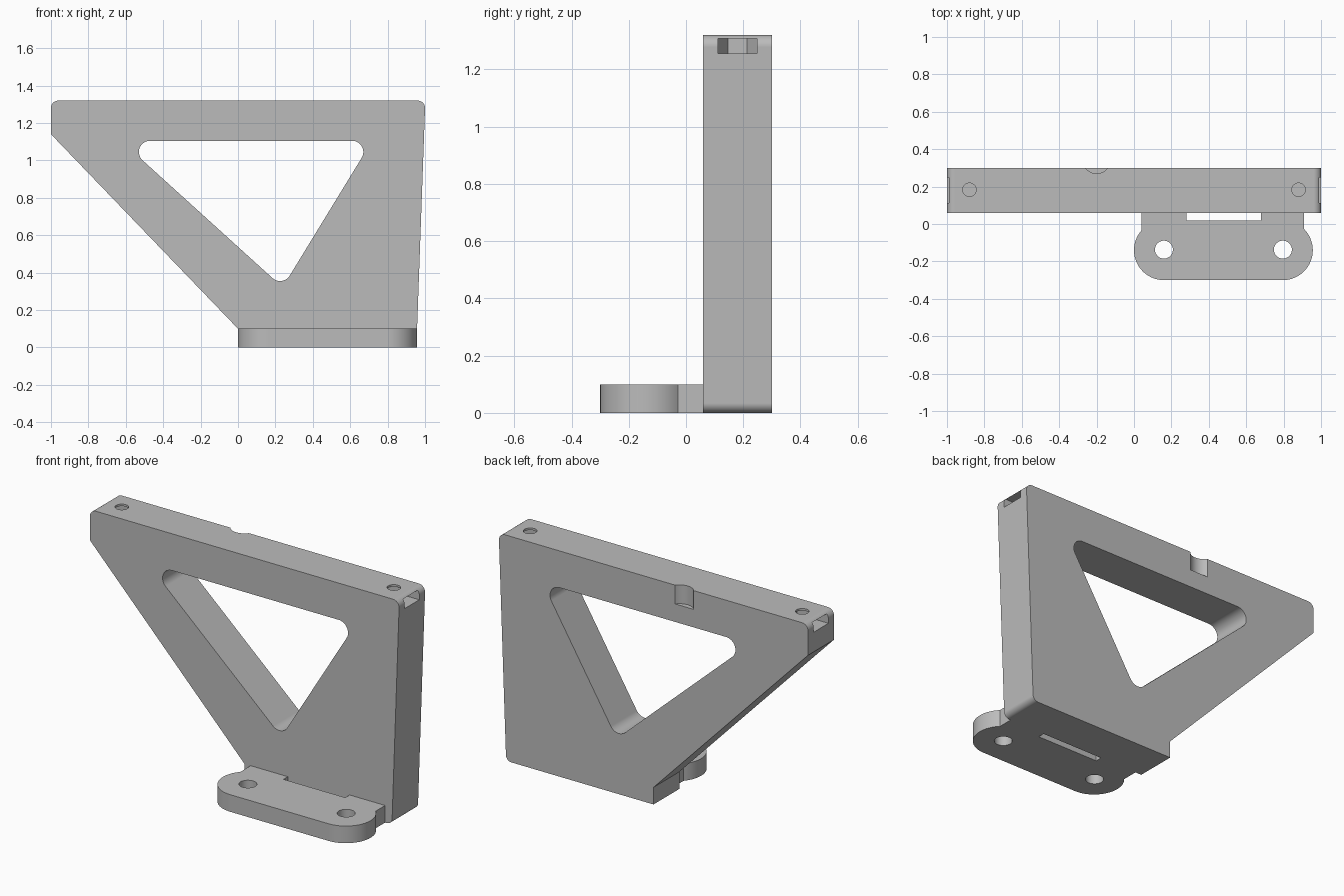
import bpy, bmesh
from math import sin, cos, radians

cube = bpy.data.objects.get("Cube")
if cube:
    bpy.data.objects.remove(cube, do_unlink=True)

grey = bpy.data.materials.new("plain grey")
grey.use_nodes = True
GREY = (0.5, 0.5, 0.5, 1)
grey.diffuse_color = GREY
grey.node_tree.nodes["Principled BSDF"].inputs["Base Color"].default_value = GREY


def arc(cx, cy, r, start, end, steps=14):
    """Points along a circular arc, angles in degrees."""
    angles = [radians(start + (end - start) * i / steps) for i in range(steps + 1)]
    return [(cx + r * cos(a), cy + r * sin(a)) for a in angles]


def circle(cx, cy, r, steps=40):
    return arc(cx, cy, r, 0, 360, steps)[:-1]


def prism(name, outline, lo, hi, upright=False):
    """Extrude an outline along z, or along y when it is drawn upright in xz."""
    bm = bmesh.new()
    place = (lambda u, v, d: (u, d, v)) if upright else (lambda u, v, d: (u, v, d))
    face = bm.faces.new([bm.verts.new(place(u, v, lo)) for u, v in outline])
    grown = bmesh.ops.extrude_face_region(bm, geom=[face])["geom"]
    shift = place(0, 0, hi - lo)
    bmesh.ops.translate(bm, vec=shift, verts=[g for g in grown if isinstance(g, bmesh.types.BMVert)])
    bmesh.ops.recalc_face_normals(bm, faces=bm.faces)
    mesh = bpy.data.meshes.new(name)
    bm.to_mesh(mesh)
    bm.free()
    mesh.materials.append(grey)
    obj = bpy.data.objects.new(name, mesh)
    bpy.context.collection.objects.link(obj)
    return obj


def activate(obj):
    bpy.ops.object.select_all(action="DESELECT")
    obj.select_set(True)
    bpy.context.view_layer.objects.active = obj


def cut(obj, cutter):
    cutter.hide_render = True
    mod = obj.modifiers.new("cut", "BOOLEAN")
    mod.operation, mod.solver, mod.object = "DIFFERENCE", "EXACT", cutter
    activate(obj)
    bpy.ops.object.modifier_apply(modifier=mod.name)
    bpy.data.objects.remove(cutter, do_unlink=True)


def finish(obj):
    activate(obj)
    bpy.ops.object.shade_smooth_by_angle(angle=radians(25))
    obj.modifiers.new("even shading", "WEIGHTED_NORMAL").keep_sharp = True


# Upright frame with rounded outer corners
FRONT, BACK, TOP = 0.06, 0.30, 1.32
frame = prism("frame", arc(-0.96, 1.28, 0.04, 180, 90) + arc(0.96, 1.28, 0.04, 90, -2)
              + arc(0.92, 0.035, 0.035, -2, -90) + [(0, 0), (0, 0.1), (-1, 1.14)],
              FRONT, BACK, upright=True)

# Rounded triangular window
window = (arc(0.61, 1.045, 0.06, -31.4, 90) + arc(-0.47, 1.045, 0.06, 90, 227.8)
          + arc(0.225, 0.415, 0.06, 227.8, 328.6))
cut(frame, prism("window_cutter", window, FRONT - 0.1, BACK + 0.1, upright=True))

# Nut pockets open to each end, with a screw hole down from the top
NUT_Y, NUT_R = 0.18, 0.068
for side in (-1, 1):
    hx = side * 0.88
    half_hex = [(hx - side * NUT_R * sin(radians(a)), NUT_Y + NUT_R * cos(radians(a)))
                for a in (0, 60, 120, 180)]
    slot = half_hex + [(side * 1.1, NUT_Y - NUT_R), (side * 1.1, NUT_Y + NUT_R)]
    cut(frame, prism("nut_cutter", slot, 1.255, 1.308))
    cut(frame, prism("screw_cutter", circle(hx, NUT_Y + 0.003, 0.036), 1.15, TOP + 0.1))

# Shallow round notch in the back of the top edge
cut(frame, prism("notch_cutter", circle(-0.2, 0.345, 0.075, 64), TOP - 0.11, TOP + 0.1))
finish(frame)

# Mounting foot: round-ended plate on a neck with a strap slot
foot = prism("mounting_foot", [(0.04, FRONT)] + arc(0.16, -0.14, 0.16, 138.6, 270, 24)
             + arc(0.796, -0.14, 0.16, 270, 404.6, 24)
             + [(0.91, FRONT), (0.68, FRONT), (0.68, 0.02), (0.28, 0.02), (0.28, FRONT)],
             0, 0.1)
for hx in (0.16, 0.796):
    cut(foot, prism("bolt_cutter", circle(hx, -0.137, 0.048), -0.1, 0.2))
finish(foot)
